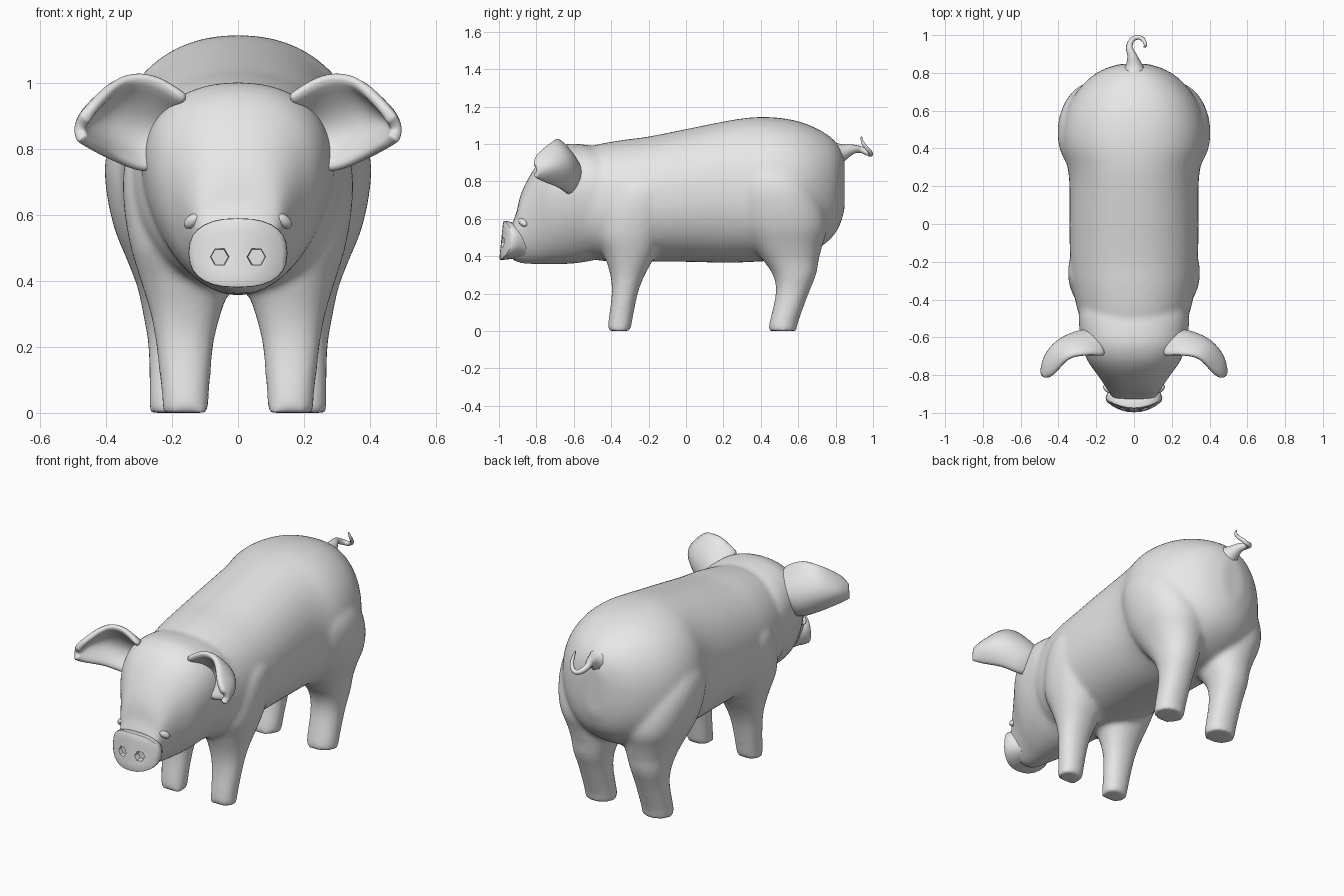
import bpy, bmesh, math
from mathutils import Vector

if "Cube" in bpy.data.objects:
    bpy.data.objects.remove(bpy.data.objects["Cube"])

skin = bpy.data.materials.new("skin_grey")
skin.diffuse_color = (0.8, 0.8, 0.8, 1)
skin.use_nodes = True
skin.node_tree.nodes["Principled BSDF"].inputs["Base Color"].default_value = skin.diffuse_color


def finish(name, bm):
    """Turn a bmesh into a smooth-shaded object."""
    bmesh.ops.recalc_face_normals(bm, faces=bm.faces)
    for f in bm.faces:
        f.smooth = True
    me = bpy.data.meshes.new(name)
    bm.to_mesh(me)
    bm.free()
    me.materials.append(skin)
    ob = bpy.data.objects.new(name, me)
    bpy.context.collection.objects.link(ob)
    return ob


def smooth_rows(rows, steps):
    """Catmull-Rom interpolation between parameter rows."""
    out = []
    n = len(rows)
    for i in range(n - 1):
        p0, p1, p2, p3 = rows[max(i - 1, 0)], rows[i], rows[i + 1], rows[min(i + 2, n - 1)]
        for s in range(steps):
            t = s / steps
            out.append([0.5 * (2 * b + (c - a) * t + (2 * a - 5 * b + 4 * c - d) * t * t
                               + (3 * b - a - 3 * c + d) * t ** 3)
                        for a, b, c, d in zip(p0, p1, p2, p3)])
    out.append(list(rows[-1]))
    return out


def loft(bm, axis, rows, steps=4, side=1, taper=0.0, segs=48, power=0.92):
    """Oval rings (position, a0, a1, b0, b1) skinned along the Y or Z axis."""
    rings = []
    for p, a0, a1, b0, b1 in smooth_rows(rows, steps):
        ring = []
        for k in range(segs):
            ang = 2 * math.pi * k / segs
            c, s = math.cos(ang), math.sin(ang)
            c = math.copysign(abs(c) ** power, c)
            s = math.copysign(abs(s) ** power, s)
            a = (a0 + a1) / 2 + (a1 - a0) / 2 * c * (1 + taper * s)
            b = (b0 + b1) / 2 + (b1 - b0) / 2 * s
            ring.append(bm.verts.new((side * a, b, p) if axis == "Z" else (side * a, p, b)))
        rings.append(ring)
    for r, q in zip(rings, rings[1:]):
        for k in range(segs):
            j = (k + 1) % segs
            bm.faces.new((r[k], r[j], q[j], q[k]))
    bm.faces.new(rings[0])
    bm.faces.new(rings[-1])


def centred(rows):
    return [(p, -w, w, b0, b1) for p, w, b0, b1 in rows]


# Trunk, head and legs, fused into one skin
bm = bmesh.new()
trunk = [(-.62, .22, .45, .93), (-.5, .285, .385, .99), (-.35, .322, .37, 1.02),
         (-.2, .338, .37, 1.04), (0, .342, .37, 1.08), (.2, .342, .365, 1.12),
         (.3, .352, .367, 1.137), (.4, .378, .372, 1.145), (.5, .38, .378, 1.14),
         (.6, .358, .39, 1.122), (.69, .31, .43, 1.088), (.77, .238, .49, 1.04),
         (.82, .16, .56, .985), (.848, .07, .65, .92)]
loft(bm, "Y", centred(trunk))
head = [(-.38, .26, .45, .95), (-.48, .285, .385, .985), (-.57, .28, .365, 1.0),
        (-.65, .268, .358, .998), (-.73, .237, .356, .96), (-.80, .188, .357, .885),
        (-.86, .148, .36, .785), (-.89, .13, .365, .71), (-.905, .123, .37, .64),
        (-.93, .118, .38, .575)]
loft(bm, "Y", centred(head), taper=.2)
hind_leg = [(0, .095, .268, .44, .595), (.04, .095, .268, .445, .597), (.2, .09, .272, .48, .655),
            (.3, .075, .288, .465, .695), (.38, .05, .305, .41, .71), (.46, .03, .335, .345, .73),
            (.55, .02, .372, .288, .755), (.65, .03, .396, .265, .74), (.75, .04, .404, .262, .70),
            (.83, .06, .386, .28, .65), (.90, .09, .34, .33, .60), (.96, .12, .25, .42, .54)]
front_leg = [(0, .088, .23, -.42, -.295), (.04, .088, .23, -.417, -.29), (.2, .075, .248, -.397, -.258),
             (.3, .052, .265, -.405, -.22), (.4, .02, .295, -.435, -.165), (.5, .02, .325, -.47, -.12),
             (.6, .03, .343, -.46, -.09), (.7, .05, .349, -.43, -.08), (.78, .08, .335, -.38, -.11),
             (.86, .12, .27, -.32, -.18)]
for side in (1, -1):
    loft(bm, "Z", hind_leg, side=side)
    loft(bm, "Z", front_leg, side=side)
body = finish("body_head_and_legs", bm)
fuse = body.modifiers.new("fuse", "REMESH")
fuse.mode = "VOXEL"
fuse.voxel_size = 0.014
fuse.use_smooth_shade = True
relax = body.modifiers.new("relax", "SMOOTH")
relax.factor = 0.5
relax.iterations = 10

# Snout: flared disc with a curved front
bm = bmesh.new()
snout_rows = [(-.87, .11, .385, .57), (-.915, .128, .387, .574), (-.945, .143, .383, .583),
              (-.972, .15, .38, .59), (-.984, .148, .381, .589), (-.988, .135, .39, .58),
              (-.988, .09, .42, .55), (-.988, .04, .455, .515), (-.988, .005, .48, .49)]
loft(bm, "Y", centred(snout_rows), steps=1, segs=28, power=.82)
for v in bm.verts:
    v.co.y += 2.3 * v.co.x ** 2 + .1 * (v.co.z - .485)
snout = finish("snout", bm)

# Six-sided nostrils cut into the snout
bm = bmesh.new()
for side in (1, -1):
    rows = []
    for y, r in ((-1.04, .034), (-.955, .026)):
        rows.append([bm.verts.new((side * .056 + r * math.cos(k * math.pi / 3), y,
                                   .473 + r * math.sin(k * math.pi / 3))) for k in range(6)])
    for k in range(6):
        j = (k + 1) % 6
        bm.faces.new((rows[0][k], rows[0][j], rows[1][j], rows[1][k]))
    bm.faces.new(rows[0])
    bm.faces.new(rows[1])
cutter = finish("nostril_cutter", bm)
cutter.hide_render = True
cut = snout.modifiers.new("nostrils", "BOOLEAN")
cut.operation = "DIFFERENCE"
cut.solver = "EXACT"
cut.object = cutter
bpy.context.view_layer.objects.active = snout
snout.select_set(True)
bpy.ops.object.modifier_apply(modifier="nostrils")
bpy.data.objects.remove(cutter)
bpy.ops.object.shade_smooth_by_angle(angle=math.radians(40))

# Ears: cupped leaves, each row is lower edge, back of cup, upper edge
ear_rows = [(.21, -.63, .74, .20, -.57, .86, .15, -.70, .955),
            (.29, -.64, .735, .305, -.585, .875, .25, -.695, 1.02),
            (.375, -.69, .77, .405, -.635, .895, .345, -.715, 1.015),
            (.44, -.775, .805, .465, -.715, .885, .425, -.80, .94),
            (.475, -.815, .832, .48, -.80, .86, .465, -.815, .89)]
for side, name in ((1, "left_ear"), (-1, "right_ear")):
    bm = bmesh.new()
    grid = []
    for r in smooth_rows(ear_rows, 3):
        lo, mid, hi = Vector(r[0:3]), Vector(r[3:6]), Vector(r[6:9])
        ctrl = 2 * mid - (lo + hi) / 2
        row = []
        for k in range(9):
            t = k / 8
            p = lo * (1 - t) ** 2 + ctrl * 2 * t * (1 - t) + hi * t * t
            row.append(bm.verts.new((side * p.x, p.y, p.z)))
        grid.append(row)
    for a, b in zip(grid, grid[1:]):
        for k in range(8):
            bm.faces.new((a[k], a[k + 1], b[k + 1], b[k]))
    ear = finish(name, bm)
    thick = ear.modifiers.new("thickness", "SOLIDIFY")
    thick.thickness = .036
    thick.offset = 0
    ear.modifiers.new("round", "SUBSURF").levels = 1
    ear.modifiers["round"].render_levels = 1

# Eyes: slanted almonds
for side, name in ((1, "left_eye"), (-1, "right_eye")):
    bm = bmesh.new()
    bmesh.ops.create_uvsphere(bm, u_segments=14, v_segments=8, radius=1)
    eye = finish(name, bm)
    eye.scale = (.034, .02, .019)
    eye.rotation_euler = (0, side * math.radians(32), side * math.radians(35))
    eye.location = (side * .137, -.872, .582)

# Curly tail
curve = bpy.data.curves.new("tail", "CURVE")
curve.dimensions = "3D"
curve.bevel_depth = 1
curve.bevel_resolution = 2
curve.use_fill_caps = True
tail_path = [(0, .77, .94, .09), (0, .835, .955, .048), (-.01, .89, .972, .026), (-.025, .935, .97, .018),
             (-.012, .972, .953, .015), (.015, .988, .945, .013), (.042, .982, .96, .012),
             (.058, .96, .985, .010), (.06, .943, 1.012, .008), (.052, .938, 1.038, .004)]
points = smooth_rows(tail_path, 4)
spline = curve.splines.new("POLY")
spline.points.add(len(points) - 1)
for pt, (x, y, z, r) in zip(spline.points, points):
    pt.co = (x, y, z, 1)
    pt.radius = r
spline.use_smooth = True
curve.materials.append(skin)
bpy.context.collection.objects.link(bpy.data.objects.new("tail", curve))
